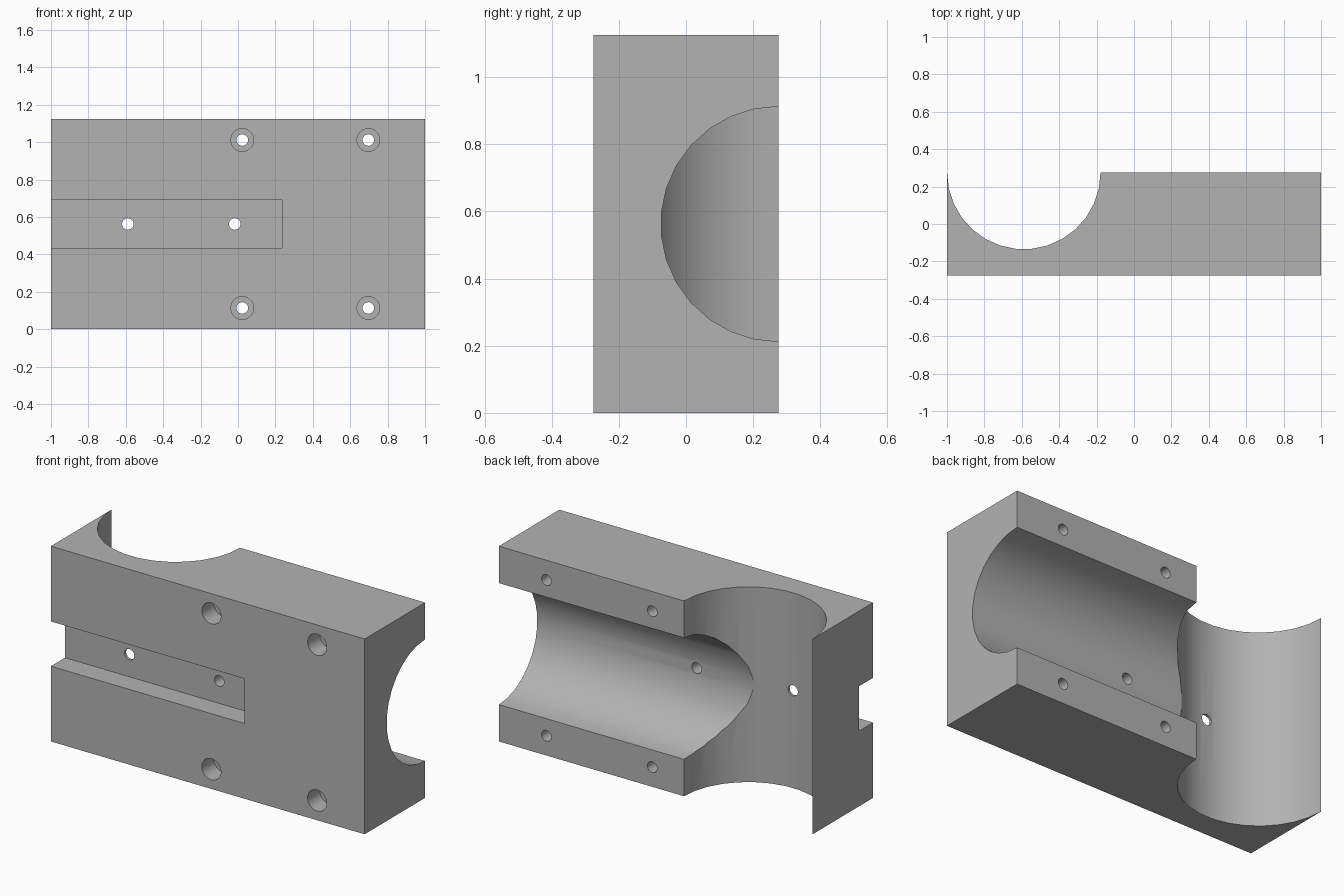
import bpy, bmesh, math
from mathutils import Vector

cube = bpy.data.objects.get("Cube")
if cube:
    bpy.data.objects.remove(cube, do_unlink=True)

X, Y, Z = Vector((1, 0, 0)), Vector((0, 1, 0)), Vector((0, 0, 1))
DEPTH, HEIGHT = 0.275, 1.125      # half depth, full height
MID = HEIGHT / 2
BORE_X = -0.589

grey = bpy.data.materials.new("plain grey")
grey.use_nodes = True
colour = (0.45, 0.45, 0.45, 1)
grey.diffuse_color = colour
grey.node_tree.nodes["Principled BSDF"].inputs["Base Color"].default_value = colour


def prism(name, points, sweep):
    """Extrude a flat outline along a vector."""
    bm = bmesh.new()
    face = bm.faces.new([bm.verts.new(p) for p in points])
    new = bmesh.ops.extrude_face_region(bm, geom=[face])["geom"]
    moved = [v for v in new if isinstance(v, bmesh.types.BMVert)]
    bmesh.ops.translate(bm, verts=moved, vec=sweep)
    bmesh.ops.recalc_face_normals(bm, faces=bm.faces)
    mesh = bpy.data.meshes.new(name)
    bm.to_mesh(mesh)
    bm.free()
    mesh.materials.append(grey)
    obj = bpy.data.objects.new(name, mesh)
    bpy.context.collection.objects.link(obj)
    return obj


def box(name, x0, x1, y0, y1, z0, z1):
    outline = [(x0, y0, z0), (x1, y0, z0), (x1, y1, z0), (x0, y1, z0)]
    return prism(name, outline, Z * (z1 - z0))


def rod(name, start, u, v, radius, sweep, sides):
    turns = [math.tau * i / sides for i in range(sides)]
    ring = [Vector(start) + radius * (u * math.cos(a) + v * math.sin(a)) for a in turns]
    return prism(name, ring, sweep)


block = box("clamp_block", -1, 1, -DEPTH, DEPTH, 0, HEIGHT)

# Large crossing half-round channels and the front slot
cutters = [
    rod("upright_channel", (BORE_X, DEPTH, -0.1), X, Y, 0.41, Z * 1.4, 30),
    rod("long_channel", (BORE_X, DEPTH, MID), Z, Y, 0.35, X * 1.8, 30),
    box("front_slot", -1.1, 0.235, -0.4, -0.147, MID - 0.129, MID + 0.129),
]

# Screw holes in the slot
for x in (BORE_X, -0.017):
    cutters.append(rod("slot_hole", (x, -0.4, MID), X, Z, 0.031, Y * 0.6, 24))

# Counterbored corner screw holes
for x in (0.023, 0.697):
    for side in (-1, 1):
        start = (x, -0.4, MID + side * 0.449)
        cutters.append(rod("corner_hole", start, X, Z, 0.031, Y * 0.8, 24))
        cutters.append(rod("counterbore", start, X, Z, 0.061, Y * 0.235, 24))

for cutter in cutters:
    cutter.hide_render = True
    mod = block.modifiers.new(cutter.name, "BOOLEAN")
    mod.operation = "DIFFERENCE"
    mod.solver = "EXACT"
    mod.object = cutter

# Bake the cuts and drop the cutters
bpy.context.view_layer.update()
graph = bpy.context.evaluated_depsgraph_get()
block_mesh = bpy.data.meshes.new_from_object(block.evaluated_get(graph))
block.modifiers.clear()
block.data = block_mesh
for cutter in cutters:
    bpy.data.objects.remove(cutter, do_unlink=True)

bpy.ops.object.select_all(action="DESELECT")
block.select_set(True)
bpy.context.view_layer.objects.active = block
bpy.ops.object.shade_smooth_by_angle(angle=math.radians(30))
